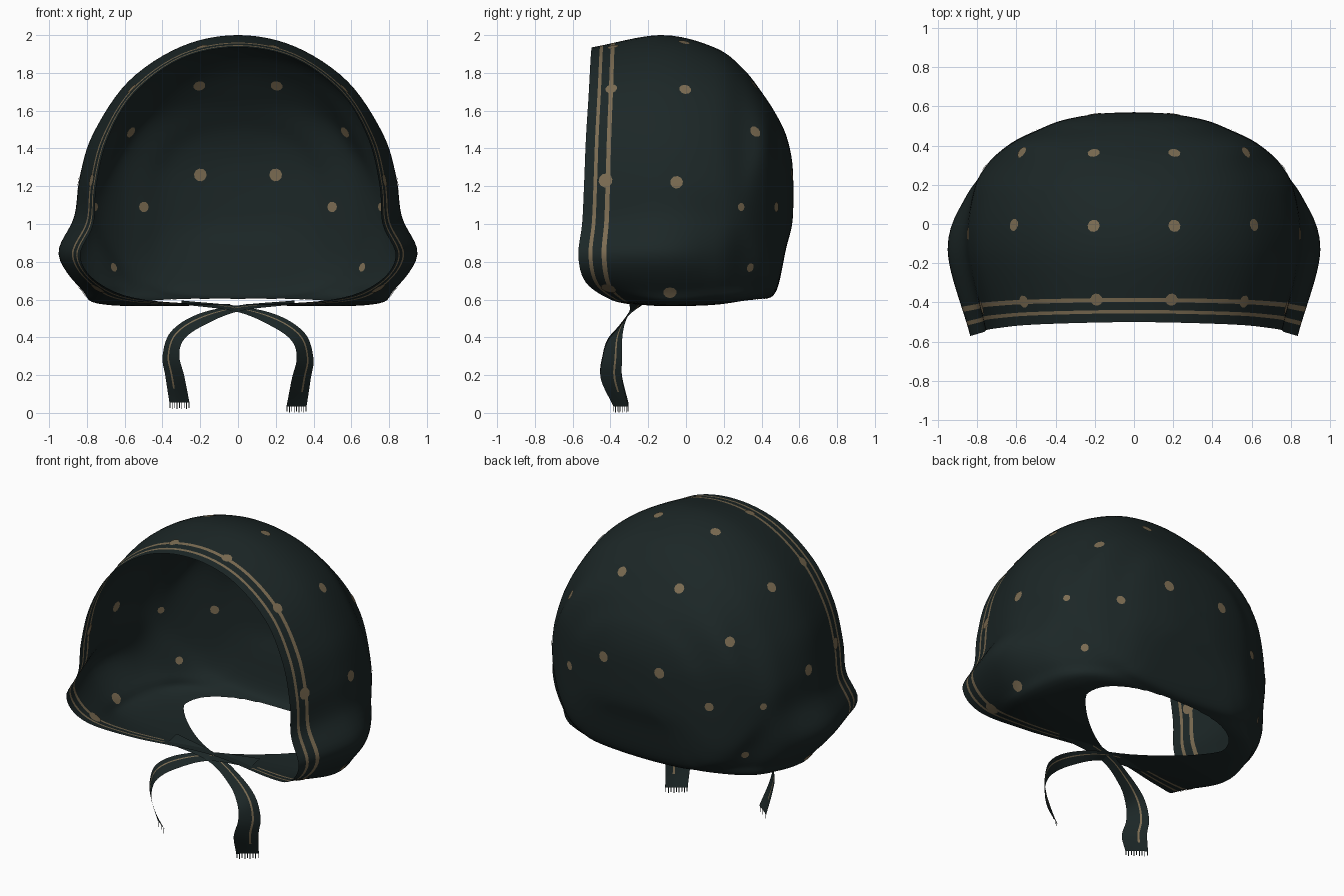
import bpy, bmesh, math
from mathutils import Vector
from mathutils.bvhtree import BVHTree

if "Cube" in bpy.data.objects:
    bpy.data.objects.remove(bpy.data.objects["Cube"])


def material(name, rgb):
    m = bpy.data.materials.new(name)
    m.diffuse_color = (*rgb, 1)
    m.use_nodes = True
    m.node_tree.nodes["Principled BSDF"].inputs["Base Color"].default_value = m.diffuse_color
    return m


CLOTH = material("dark green cloth", (0.0115, 0.0198, 0.0198))
GOLD = material("dull gold print", (0.20, 0.15, 0.085))


def add_object(name, bm, mirror=False):
    me = bpy.data.meshes.new(name)
    bm.to_mesh(me)
    bm.free()
    me.materials.append(CLOTH)
    me.materials.append(GOLD)
    ob = bpy.data.objects.new(name, me)
    bpy.context.collection.objects.link(ob)
    if mirror:
        ob.modifiers.new("Mirror", 'MIRROR').merge_threshold = 0.0005
    for p in me.polygons:
        p.use_smooth = True
    return ob


def spline(a, b, c, d, t):
    return 0.5 * (2 * b + (c - a) * t + (2 * a - 5 * b + 4 * c - d) * t * t
                  + (3 * b - a - 3 * c + d) * t ** 3)


def sample(pts, i, t, mirrored=False):
    """Point at fraction t of segment i; ends are mirrored or extrapolated."""
    def flip(p):
        return Vector((-p.x, p.y, p.z))
    if mirrored:
        ext = [flip(pts[1])] + pts + [flip(pts[-2])]
    else:
        ext = [2 * pts[0] - pts[1]] + pts + [2 * pts[-1] - pts[-2]]
    return spline(*ext[i:i + 4], t)


def quads(bm, grid, skip=lambda i, j: False, gold=lambda i, j: False):
    for i in range(len(grid) - 1):
        for j in range(len(grid[0]) - 1):
            if not skip(i, j):
                f = bm.faces.new((grid[i][j], grid[i + 1][j],
                                  grid[i + 1][j + 1], grid[i][j + 1]))
                f.material_index = int(gold(i, j))


# ---- Hood half sections, each from crown centre to underside centre
front = [(0, -.5, 1.935), (.3, -.505, 1.875), (.55, -.515, 1.69), (.69, -.53, 1.45),
         (.75, -.54, 1.2), (.765, -.55, 1.0), (.835, -.57, .83), (.74, -.53, .69),
         (.5, -.40, .60), (0, -.29, .575)]
middle = [(0, 2), (.3, 1.94), (.58, 1.755), (.765, 1.48), (.835, 1.25), (.865, 1.04),
          (.95, .84), (.825, .65), (.68, .572), (0, .57)]
behind = [(0, 1.935), (.3, 1.88), (.55, 1.72), (.725, 1.47), (.81, 1.23), (.825, 1.03),
          (.85, .83), (.78, .67), (.64, .58), (0, .575)]
rear = [(0, 1.825), (.29, 1.775), (.5, 1.64), (.65, 1.42), (.735, 1.2), (.75, 1.0),
        (.71, .82), (.66, .68), (.57, .6), (0, .59)]
sections = [[Vector(p) for p in front]]
for y, sec in ((-.13, middle), (.15, behind), (.3, rear)):
    sections.append([Vector((x, y, z)) for x, z in sec])
for y, top, bottom, w in ((.41, 1.685, .6, .63), (.48, 1.575, .65, .49),
                          (.53, 1.47, .87, .36), (.562, 1.33, 1.0, .18)):
    sec = []
    for k in range(10):
        a = math.pi * k / 9
        e = .85 if k < 5 else .5
        s, c = abs(math.sin(a)), math.cos(a)
        s = 0 if k in (0, 9) else s
        sec.append(Vector((w * s ** e, y, (top + bottom) / 2 +
                           (top - bottom) / 2 * math.copysign(abs(c) ** e, c))))
    sections.append(sec)
sections.append([Vector((0, .57, 1.15))] * 10)

# ---- Hood surface: sections refined around the arch, then lofted to the back
refined = []
for sec in sections:
    row = []
    for k in range(9):
        n = 18 if k == 8 else 6
        row += [sample(sec, k, j / n, True) for j in range(n)]
    refined.append(row + [sec[-1]])
COLS = len(refined[0])
steps = [(0, t) for t in (0, .06, .12, .165, .22, .27, .325, .4, .5, .6, .7, .8, .9)]
for i in range(1, 8):
    steps += [(i, k / 6) for k in range(6)]
steps.append((7, 1))

bm = bmesh.new()
grid = []
for i, t in steps:
    row = []
    for j in range(COLS):
        p = sample([r[j] for r in refined], i, t)
        p.x = 0 if j in (0, COLS - 1) else max(p.x, 0)
        row.append(bm.verts.new(p))
    grid.append(row)

# Throat opening in the underside: round at the back, flaps taper to the front
HOLE_Y, RX, RY_BACK, RY_FRONT = .19, .52, .235, .44


def hole_radius(p):
    dy = p.y - HOLE_Y
    e, ry = (2.2, RY_BACK) if dy > 0 else (1.2, RY_FRONT)
    return ((abs(p.x) / RX) ** e + (abs(dy) / ry) ** e) ** (1 / e)


cut = set()
for i in range(len(grid) - 1):
    for j in range(46, COLS - 1):
        c = (grid[i][j].co + grid[i + 1][j + 1].co) / 2
        if c.z < .68 and hole_radius(c) < 1:
            cut.add((i, j))
quads(bm, grid, lambda i, j: (i, j) in cut, lambda i, j: i in (2, 5) and j < 56)
edge = {grid[i + a][j + b] for i, j in cut for a in (0, 1) for b in (0, 1)}
for v in edge:
    if v.link_faces:
        r = hole_radius(v.co)
        if r > .3:
            v.co.x /= r
            v.co.y = HOLE_Y + (v.co.y - HOLE_Y) / r
bmesh.ops.delete(bm, geom=[v for v in bm.verts if not v.link_faces], context='VERTS')
bmesh.ops.remove_doubles(bm, verts=bm.verts, dist=.0005)
bmesh.ops.recalc_face_normals(bm, faces=bm.faces)
hood_tree = BVHTree.FromBMesh(bm)
add_object("hood", bm, True)


# ---- Printed dots: thin discs hugging both faces of the cloth
def dot(bm, tree, origin, direction, radius=.032):
    hit, normal, _, _ = tree.ray_cast(Vector(origin), Vector(direction))
    if hit is None:
        return
    u = normal.orthogonal().normalized()
    v = normal.cross(u)
    for side in (-.004, .004):
        ring = []
        for k in range(11):
            a = math.tau * k / 10
            q = hit + (u * math.cos(a) + v * math.sin(a)) * (radius if k < 10 else 0)
            near = tree.find_nearest(q)[0]
            ring.append(bm.verts.new(near + normal * side))
        for k in range(10):
            f = bm.faces.new((ring[k], ring[(k + 1) % 10], ring[10]))
            f.material_index = 1


bm = bmesh.new()
for x, y in ((.205, -.01), (.61, -.005), (.205, .36), (.57, .365),
             (.19, -.385), (.56, -.395)):
    dot(bm, hood_tree, (x, y, 3), (0, 0, -1))
for y, z, r in ((-.05, 1.22, .034), (.29, 1.09, .022), (-.085, .64, .036),
                (-.425, 1.23, .038), (-.41, .66, .042)):
    dot(bm, hood_tree, (2, y, z), (-1, 0, 0), r)
for x, z, r in ((.2, 1.26, .034), (.5, 1.09, .028), (.66, .77, .024)):
    dot(bm, hood_tree, (x, 2, z), (0, -1, 0), r)
add_object("hood_dots", bm, True)

# ---- Crossed tie ribbons with a printed line, dots and a fringed end
path = [(.3, -.25, .585), (0, -.27, .55), (-.2, -.33, .485), (-.32, -.375, .40),
        (-.355, -.39, .29), (-.335, -.395, .18), (-.31, -.345, .035)]
width = [(0, -.05, -.01), (.005, -.03, -.015), (.015, -.025, -.03), (.035, -.04, -.02),
         (.044, -.052, 0), (.05, -.056, 0), (.053, -.04, 0)]
ACROSS = (-1, -.4, -.22, .3, 1)
for side, name, lift in ((1, "left_tie", .02), (-1, "right_tie", 0)):
    def place(p, f=0):
        return Vector((p.x * side, p.y, p.z + lift * f))
    centre = [Vector(p) for p in path]
    half = [Vector(w) for w in width]
    bm = bmesh.new()
    grid = []
    for s in range(49):
        k = min(s // 8, 5)
        t = s / 8 - k
        c, w = sample(centre, k, t), sample(half, k, t)
        grid.append([bm.verts.new(place(c + w * a, s / 48)) for a in ACROSS])
    quads(bm, grid, gold=lambda i, j: j == 1 and 4 < i < 44)
    # Fringe threads
    for k in range(9):
        a = -.95 + k * .2375
        ps = [centre[-1] + half[-1] * (a + d) for d in (-.04, .04)]
        tips = [p - Vector((0, 0, .034 if k % 2 else .028)) for p in ps]
        bm.faces.new([bm.verts.new(place(p, 1)) for p in (*ps, *reversed(tips))])
    tie_tree = BVHTree.FromBMesh(bm)
    for z in (.36, .17):
        dot(bm, tie_tree, (-.36 * side, -2, z), (0, 1, 0), .02)
    add_object(name, bm)
